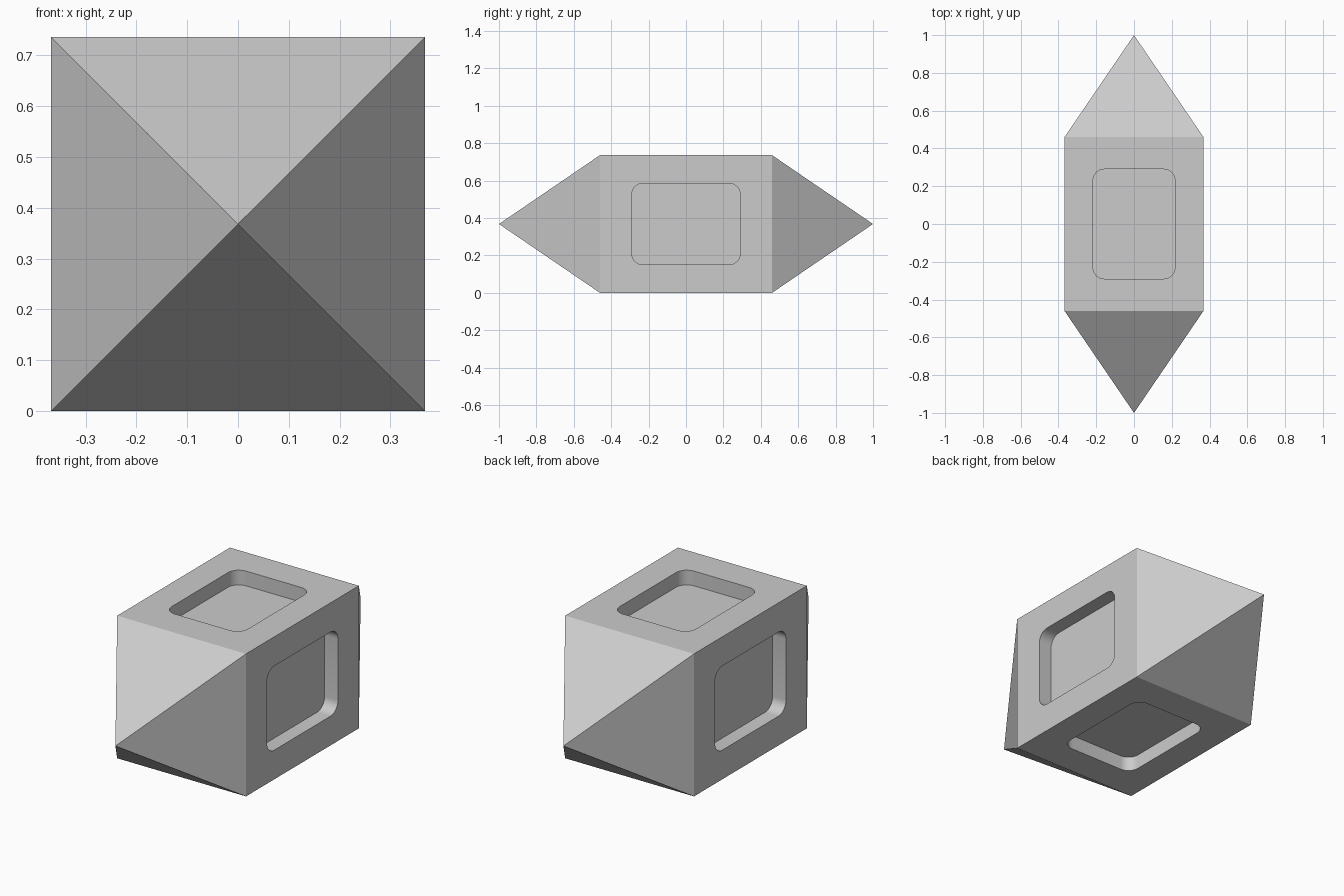
import bpy, bmesh, math
from mathutils import Matrix, Vector

HALF = 0.368      # half width and half height of the square body
SHOULDER = 0.46   # where the body meets the points
TIP = 1.0
DEPTH = 0.076     # depth of the side recesses
CENTRE = Vector((0, 0, HALF))

if "Cube" in bpy.data.objects:
    bpy.data.objects.remove(bpy.data.objects["Cube"], do_unlink=True)

grey = bpy.data.materials.new("plain_grey")
grey.use_nodes = True
colour = (0.6, 0.6, 0.6, 1)
grey.diffuse_color = colour
grey.node_tree.nodes["Principled BSDF"].inputs["Base Color"].default_value = colour


def make_object(name, bm):
    bmesh.ops.recalc_face_normals(bm, faces=bm.faces)
    mesh = bpy.data.meshes.new(name)
    bm.to_mesh(mesh)
    bm.free()
    mesh.materials.append(grey)
    obj = bpy.data.objects.new(name, mesh)
    bpy.context.collection.objects.link(obj)
    return obj


# Square body with a pyramid point at each end
bm = bmesh.new()
bmesh.ops.create_cube(bm, size=2, matrix=Matrix.Translation(CENTRE)
                      @ Matrix.Diagonal((HALF, SHOULDER, HALF, 1)))
for end in [f for f in bm.faces if abs(f.calc_center_median().y) > 0.1]:
    sign = math.copysign(1, end.calc_center_median().y)
    bmesh.ops.poke(bm, faces=[end])
    tip = min(bm.verts, key=lambda v: (v.co - CENTRE - Vector((0, sign * SHOULDER, 0))).length)
    tip.co.y = sign * TIP
body = make_object("pointed_body", bm)

# Rounded recess cut into each of the four long sides
cutters = []
for i in range(4):
    bm = bmesh.new()
    bmesh.ops.create_cube(bm, size=2, matrix=Matrix.Translation((0, 0, HALF))
                          @ Matrix.Diagonal((0.217, 0.29, DEPTH, 1)))
    uprights = [e for e in bm.edges if abs(e.verts[0].co.z - e.verts[1].co.z) > 0.01]
    bmesh.ops.bevel(bm, geom=uprights, offset=0.06, segments=8,
                    profile=0.5, affect='EDGES')
    bm.transform(Matrix.Translation(CENTRE) @ Matrix.Rotation(i * math.pi / 2, 4, 'Y'))
    cutter = make_object("recess_cutter", bm)
    cutter.hide_render = True
    cutters.append(cutter)
    cut = body.modifiers.new("recess", 'BOOLEAN')
    cut.operation = 'DIFFERENCE'
    cut.solver = 'EXACT'
    cut.object = cutter

bpy.ops.object.select_all(action='DESELECT')
body.select_set(True)
bpy.context.view_layer.objects.active = body
for name in [m.name for m in body.modifiers]:
    bpy.ops.object.modifier_apply(modifier=name)
for cutter in cutters:
    bpy.data.objects.remove(cutter, do_unlink=True)

# Smooth recess corners, crisp edges everywhere else
bpy.ops.object.shade_smooth_by_angle(angle=math.radians(25))
